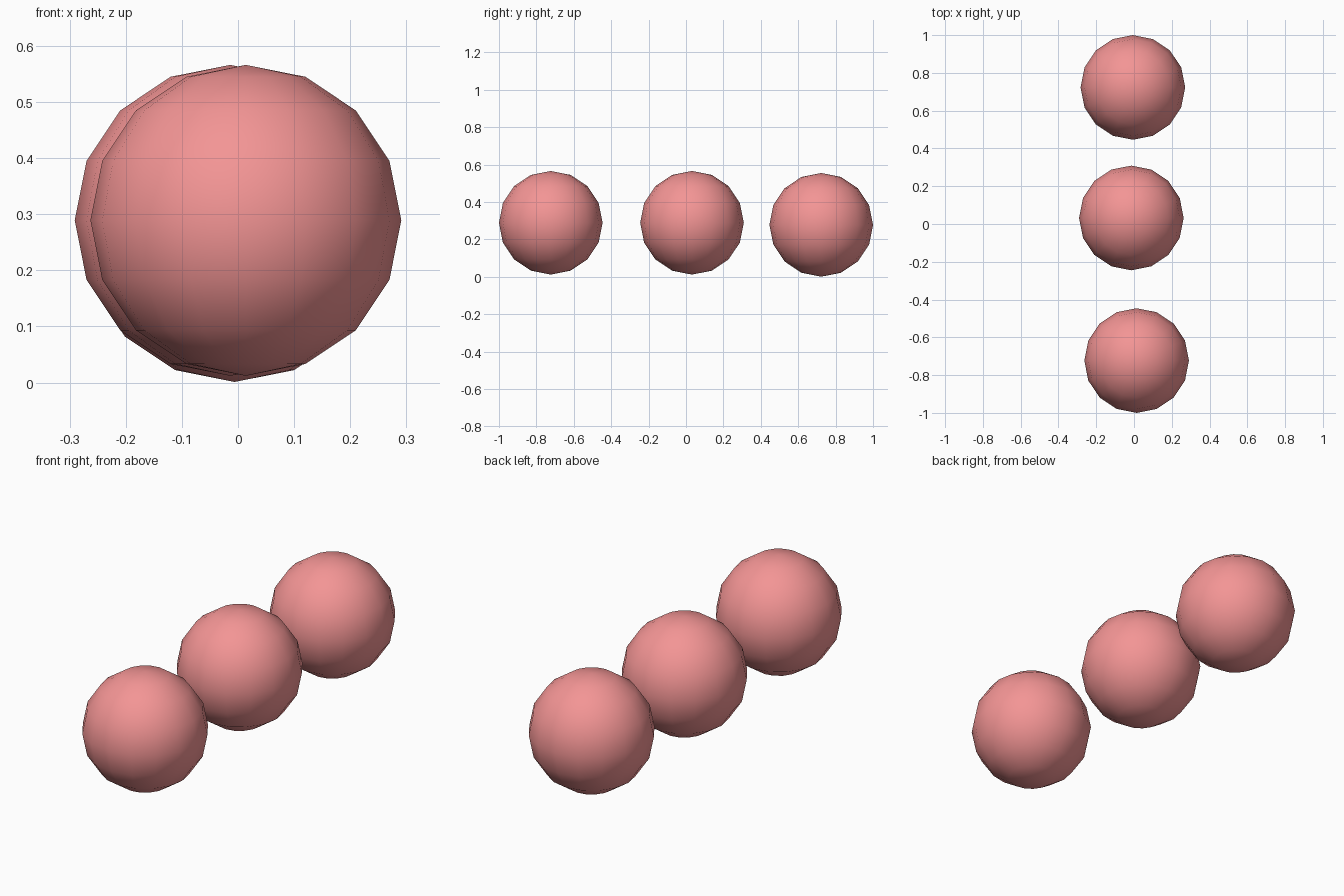
import bpy

if "Cube" in bpy.data.objects:
    bpy.data.objects.remove(bpy.data.objects["Cube"])

# Shared colour
pink = bpy.data.materials.new("pink")
pink.diffuse_color = (0.9, 0.3, 0.3, 1)
pink.use_nodes = True
pink.node_tree.nodes["Principled BSDF"].inputs["Base Color"].default_value = pink.diffuse_color

RADIUS = 0.277


def ball(name, location):
    bpy.ops.mesh.primitive_uv_sphere_add(
        segments=16, ring_count=8, radius=RADIUS, location=location)
    obj = bpy.context.object
    obj.name = name
    obj.data.materials.append(pink)
    bpy.ops.object.shade_smooth()
    return obj


# Three balls in a slightly uneven row
ball("front_ball", (0.014, -0.723, 0.289))
ball("middle_ball", (-0.014, 0.032, 0.289))
ball("back_ball", (-0.006, 0.723, 0.278))
